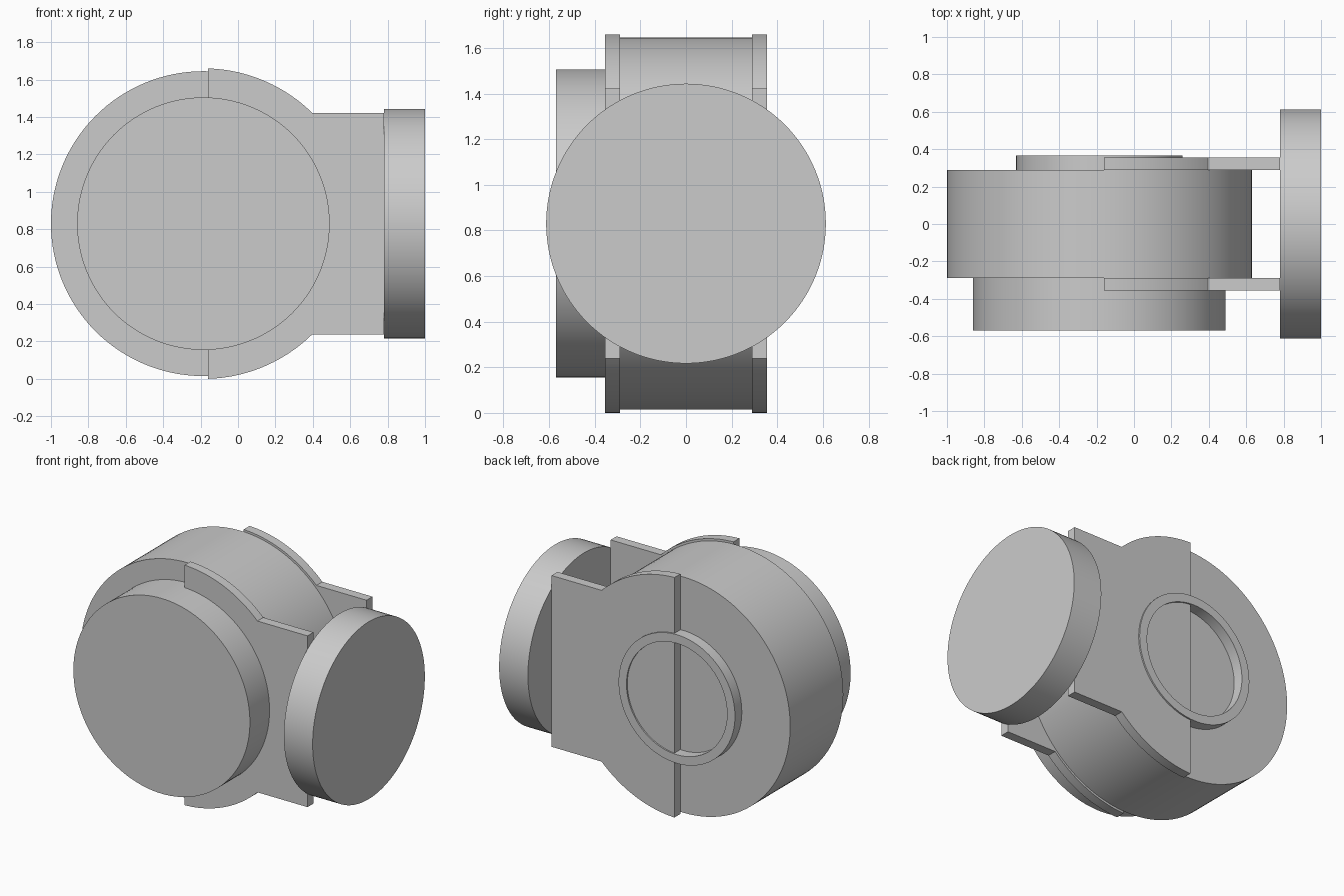
import bpy, bmesh, math
from mathutils import Matrix, Vector

old = bpy.data.objects.get("Cube")
if old:
    bpy.data.objects.remove(old, do_unlink=True)

CX, CZ = -0.185, 0.83      # shared axis of the drums
HALF = 0.29                # half depth of the main drum

grey = bpy.data.materials.new("plain_grey")
grey.use_nodes = True
COLOUR = (0.6, 0.6, 0.6, 1)
grey.diffuse_color = COLOUR
grey.node_tree.nodes["Principled BSDF"].inputs["Base Color"].default_value = COLOUR


def finish(name, bm):
    bmesh.ops.recalc_face_normals(bm, faces=bm.faces)
    mesh = bpy.data.meshes.new(name)
    bm.to_mesh(mesh)
    bm.free()
    mesh.materials.append(grey)
    obj = bpy.data.objects.new(name, mesh)
    bpy.context.collection.objects.link(obj)
    bpy.ops.object.select_all(action="DESELECT")
    obj.select_set(True)
    bpy.context.view_layer.objects.active = obj
    bpy.ops.object.shade_smooth_by_angle(angle=math.radians(30))
    return obj


def disc(name, radius, depth, centre, axis):
    bm = bmesh.new()
    turn = Matrix.Rotation(math.pi / 2, 4, "Y" if axis == "x" else "X")
    bmesh.ops.create_cone(bm, cap_ends=True, segments=128, radius1=radius,
                          radius2=radius, depth=depth,
                          matrix=Matrix.Translation(centre) @ turn)
    return finish(name, bm)


def ring(name, outer, inner, y0, y1, segments=96):
    # Rectangular section spun around the drum axis
    bm = bmesh.new()
    section = [(outer, y0), (outer, y1), (inner, y1), (inner, y0)]
    verts = [bm.verts.new((CX + r, y, CZ)) for r, y in section]
    edges = [bm.edges.new((verts[i], verts[(i + 1) % 4])) for i in range(4)]
    bmesh.ops.spin(bm, geom=verts + edges, cent=(CX, 0, CZ), axis=(0, 1, 0),
                   angle=math.tau, steps=segments, use_merge=True)
    bmesh.ops.remove_doubles(bm, verts=bm.verts, dist=0.0001)
    return finish(name, bm)


def side_plate(name, y0, y1):
    # Rounded inner part cut flat at its rear, with a straight arm to the wheel
    radius, arm, cut, end = 0.83, 0.592, -0.16, 0.78
    a0 = math.asin(arm / radius)
    a1 = math.acos((cut - CX) / radius)
    steps = 24
    angles = [a0 + (a1 - a0) * i / steps for i in range(steps + 1)]
    upper = [(end, arm)] + [(CX + radius * math.cos(a), radius * math.sin(a))
                            for a in angles]
    outline = upper + [(x, -z) for x, z in reversed(upper)]
    bm = bmesh.new()
    face = bm.faces.new([bm.verts.new((x, y0, CZ + z)) for x, z in outline])
    extruded = bmesh.ops.extrude_face_region(bm, geom=[face])["geom"]
    bmesh.ops.translate(bm, vec=Vector((0, y1 - y0, 0)),
                        verts=[v for v in extruded if isinstance(v, bmesh.types.BMVert)])
    return finish(name, bm)


# Drums on the front-to-back axis
disc("main_drum", 0.815, 2 * HALF, (CX, 0, CZ), "y")
disc("front_drum", 0.675, 0.28, (CX, -0.43, CZ), "y")

# Raised rim on the back face
ring("back_rim", 0.445, 0.385, HALF, 0.365)

# Pair of plates joining the drum to the end wheel
side_plate("front_side_plate", -0.355, -HALF)
side_plate("back_side_plate", HALF, 0.355)

# Wheel at the end of the arms
disc("end_wheel", 0.613, 0.22, (0.89, 0, CZ), "x")
